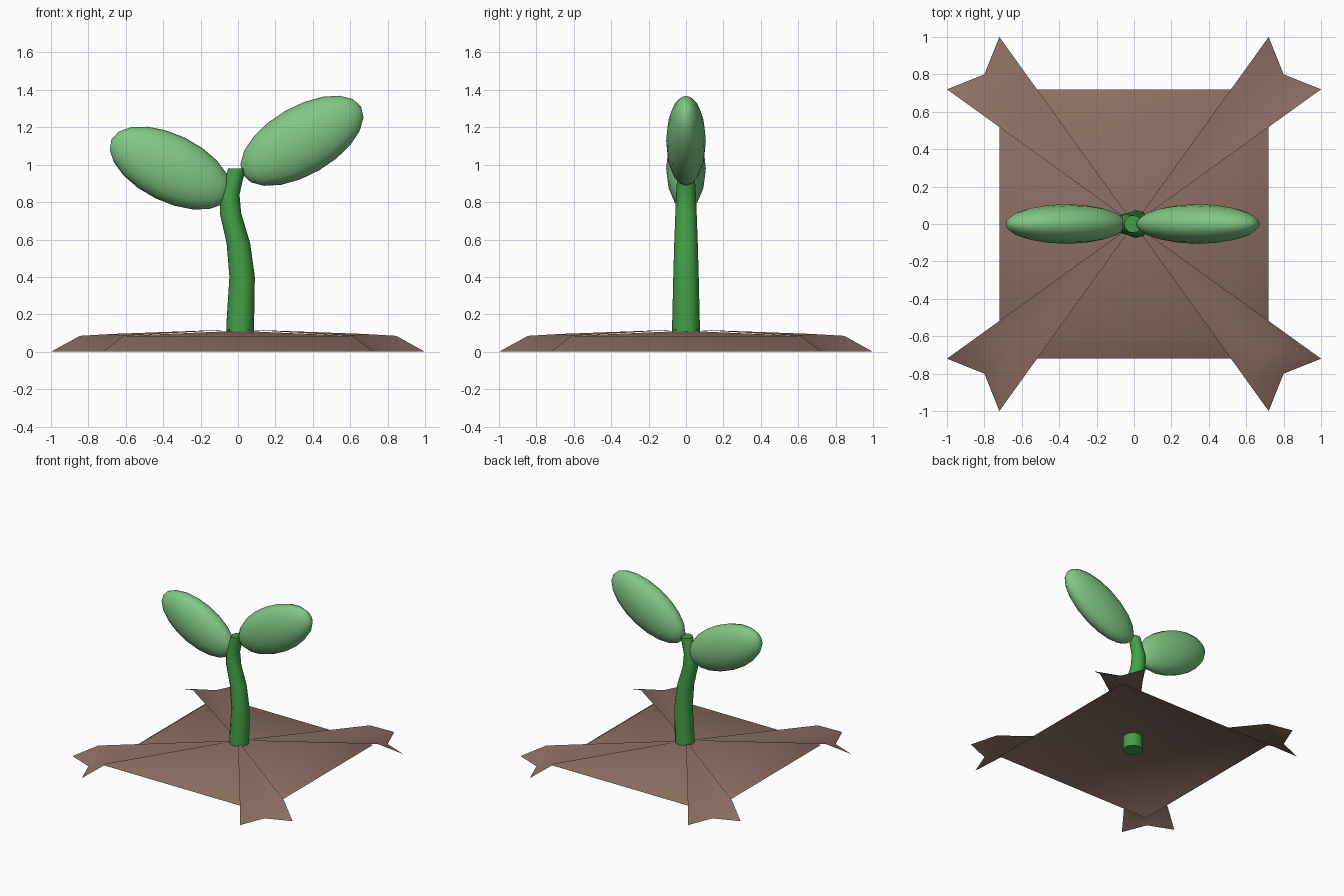
import bpy, bmesh, math
from mathutils import Matrix, Vector

cube = bpy.data.objects.get("Cube")
if cube:
    bpy.data.objects.remove(cube, do_unlink=True)


def material(name, rgb):
    m = bpy.data.materials.new(name)
    m.use_nodes = True
    m.diffuse_color = (*rgb, 1)
    m.node_tree.nodes["Principled BSDF"].inputs["Base Color"].default_value = (*rgb, 1)
    return m


def finish(name, bm, mat, angle):
    mesh = bpy.data.meshes.new(name)
    bm.to_mesh(mesh)
    bm.free()
    mesh.materials.append(mat)
    obj = bpy.data.objects.new(name, mesh)
    bpy.context.collection.objects.link(obj)
    bpy.ops.object.select_all(action='DESELECT')
    obj.select_set(True)
    bpy.context.view_layer.objects.active = obj
    bpy.ops.object.shade_smooth_by_angle(angle=math.radians(angle))
    return obj


brown = material("soil brown", (0.266, 0.156, 0.125))
stem_green = material("stem green", (0.056, 0.352, 0.063))
leaf_green = material("leaf green", (0.22, 0.571, 0.231))

FOLD = 0.845      # the cloth bends down at this share of its reach
FOLD_Z = 0.085


def drape(bm, outline, top, closed, bend_z):
    """Fan from the centre to a bend ring, then a skirt down to the ground."""
    centre = bm.verts.new((0, 0, top))
    inner = [bm.verts.new((x * FOLD, y * FOLD, z)) for (x, y), z in zip(outline, bend_z)]
    outer = [bm.verts.new((x, y, 0)) for x, y in outline]
    n = len(outline)
    for i in range(n if closed else n - 1):
        j = (i + 1) % n
        bm.faces.new((centre, inner[i], inner[j]))
        bm.faces.new((inner[i], outer[i], outer[j], inner[j]))


# Square ground sheet
bm = bmesh.new()
s = 0.72
drape(bm, [(s, -s), (s, s), (-s, s), (-s, -s)], 0.112, True, [FOLD_Z] * 4)
finish("ground_sheet", bm, brown, 60)

# Four forked folds running out to the corners
for k in range(4):
    bm = bmesh.new()
    drape(bm, [(1, s), (0.8, 0.8), (s, 1)], 0.12, False, [FOLD_Z, 0.095, FOLD_Z])
    bmesh.ops.rotate(bm, verts=bm.verts, matrix=Matrix.Rotation(k * math.pi / 2, 3, 'Z'))
    finish(f"corner_fold_{k + 1}", bm, brown, 60)

# Curved stem: x, z, radius along its height
path = [(0.01, 0, 0.075), (0.012, 0.15, 0.074), (0.022, 0.4, 0.068), (0.002, 0.58, 0.063),
        (-0.04, 0.74, 0.057), (-0.045, 0.84, 0.053), (-0.022, 0.92, 0.048), (-0.005, 0.98, 0.047)]
bm = bmesh.new()
sides = 12
rings = []
for x, z, r in path:
    rings.append([bm.verts.new((x + r * math.cos(a), r * math.sin(a), z))
                  for a in (2 * math.pi * i / sides for i in range(sides))])
for low, high in zip(rings, rings[1:]):
    for i in range(sides):
        j = (i + 1) % sides
        bm.faces.new((low[i], low[j], high[j], high[i]))
bm.faces.new(rings[0][::-1])
bm.faces.new(rings[-1])
finish("stem", bm, stem_green, 40)


# Flattened oval leaves
def leaf(name, centre, half_size, tilt):
    bm = bmesh.new()
    bmesh.ops.create_uvsphere(bm, u_segments=16, v_segments=10, radius=1)
    bm.transform(Matrix.Translation(Vector(centre))
                 @ Matrix.Rotation(math.radians(-tilt), 4, 'Y')
                 @ Matrix.Diagonal((*half_size, 1))
                 @ Matrix.Rotation(math.pi / 2, 4, 'Y'))
    finish(name, bm, leaf_green, 60)


leaf("left_leaf", (0.342, 0, 1.128), (0.365, 0.106, 0.183), 30)
leaf("right_leaf", (-0.362, 0, 0.982), (0.35, 0.106, 0.18), -26)
